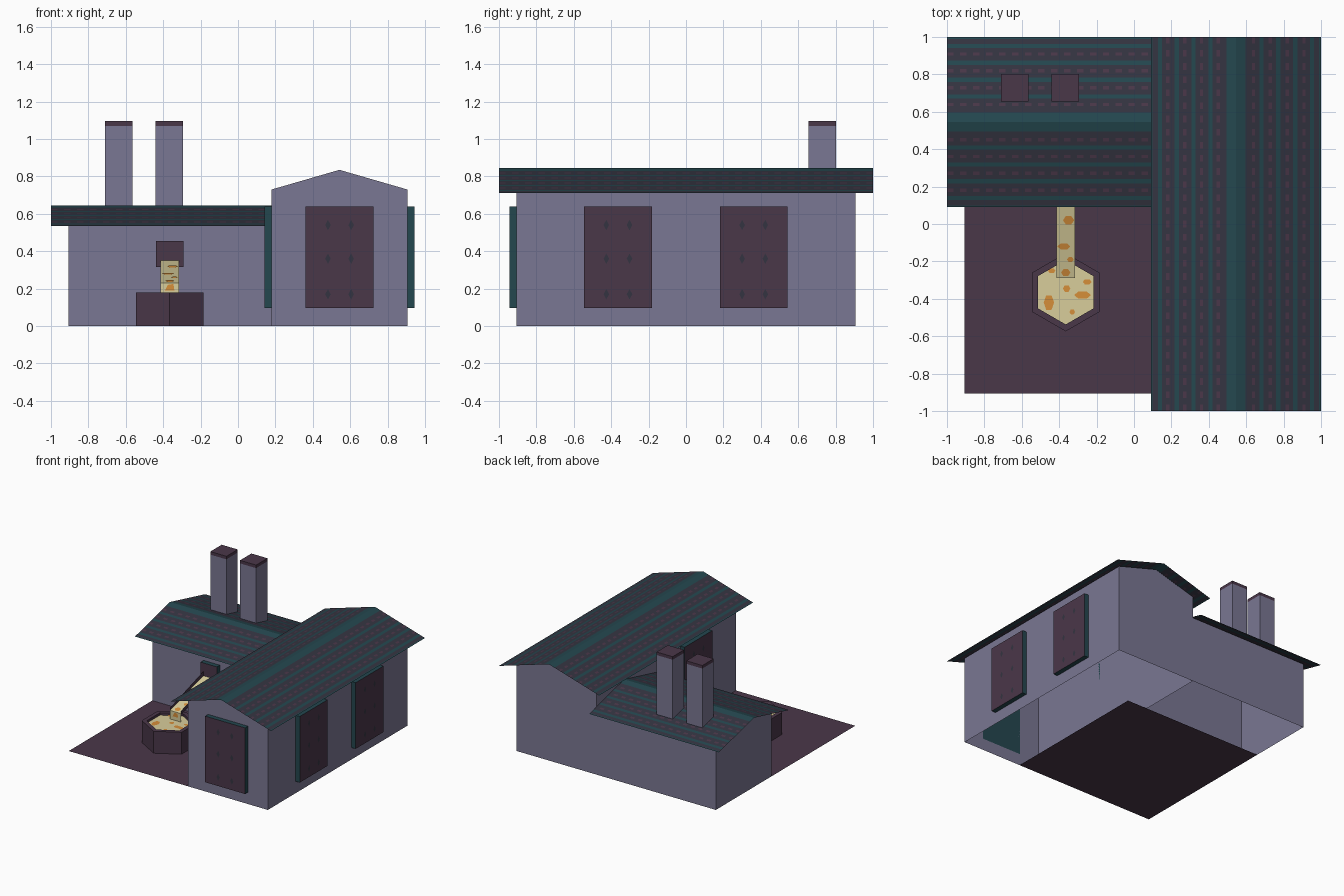
import bpy, bmesh, math
from mathutils import Vector, Matrix

if "Cube" in bpy.data.objects:
    bpy.data.objects.remove(bpy.data.objects["Cube"])


def material(name, r, g, b):
    m = bpy.data.materials.new(name)
    lin = [((c / 255 + 0.055) / 1.055) ** 2.4 for c in (r, g, b)]
    m.diffuse_color = (*lin, 1)
    m.use_nodes = True
    m.node_tree.nodes["Principled BSDF"].inputs["Base Color"].default_value = m.diffuse_color
    return m


WALL = material("grey_lilac_wall", 122, 119, 147)
PURPLE = material("dark_plum", 74, 55, 73)
SLATE = material("roof_slate", 52, 52, 65)
TEAL = material("dark_teal", 36, 71, 79)
YELLOW = material("molten_yellow", 216, 205, 155)
ORANGE = material("molten_orange", 214, 142, 58)


def finish(name, bm, mats, recalc=False):
    if recalc:
        bmesh.ops.recalc_face_normals(bm, faces=bm.faces)
    me = bpy.data.meshes.new(name)
    bm.to_mesh(me)
    bm.free()
    for m in mats:
        me.materials.append(m)
    ob = bpy.data.objects.new(name, me)
    bpy.context.collection.objects.link(ob)
    return ob


def box_bm(x0, x1, y0, y1, z0, z1):
    bm = bmesh.new()
    bmesh.ops.create_cube(bm, size=1)
    for v in bm.verts:
        v.co = Vector(((x0 + x1) / 2 + v.co.x * (x1 - x0),
                       (y0 + y1) / 2 + v.co.y * (y1 - y0),
                       (z0 + z1) / 2 + v.co.z * (z1 - z0)))
    return bm


def sheet(name, quads, mat):
    bm = bmesh.new()
    for q in quads:
        bm.faces.new([bm.verts.new(p) for p in q])
    return finish(name, bm, [mat])


# walls: gabled wing, open underneath and under the roof
def wing(name, a0, a1, l0, l1, eave, ridge, place):
    bm = bmesh.new()
    mid = (a0 + a1) / 2
    prof = [(a0, 0), (a0, eave), (mid, ridge), (a1, eave), (a1, 0)]
    ends = [[bm.verts.new(place(a, l, z)) for a, z in prof] for l in (l0, l1)]
    for e in ends:
        bm.faces.new(e)
    for i in range(4):
        bm.faces.new((ends[0][i], ends[0][i + 1], ends[1][i + 1], ends[1][i]))
    bmesh.ops.recalc_face_normals(bm, faces=bm.faces)
    c = Vector(place(mid, (l0 + l1) / 2, 0.3))
    for f in bm.faces:
        if f.normal.dot(f.calc_center_median() - c) < 0:
            f.normal_flip()
    return finish(name, bm, [WALL])


along_y = lambda a, l, z: (a, l, z)
along_x = lambda a, l, z: (l, a, z)
wing("main_hall_walls", 0.18, 0.905, -0.905, 0.905, 0.73, 0.835, along_y)
wing("side_wing_walls", 0.18, 0.905, -0.905, 0.18, 0.55, 0.635, along_x)


# roofs: thin sheets with teal ridge, teal courses and plum dashes
def roof(name, l0, l1, eave, ridge, place):
    bm = bmesh.new()
    half, mid = 0.455, 0.545
    cuts = [(0, 1), (0.05, 0)]
    d = 0.085
    while d < 0.43:
        cuts += [(d, 2), (d + 0.018, 0), (d + 0.04, 1), (d + 0.063, 0)]
        d += 0.09
    cuts += [(half - 0.01, 1), (half, 1)]
    cols = round((l1 - l0) / 0.035)
    for s in (-1, 1):
        for (d0, m), (d1, _) in zip(cuts, cuts[1:]):
            n = cols if m == 2 else 1
            for i in range(n):
                p, q = (l0 + (l1 - l0) * k / n for k in (i, i + 1))
                pts = [(d0, p), (d1, p), (d1, q), (d0, q)]
                f = bm.faces.new([bm.verts.new(place(
                    mid + s * dd, l, ridge - (ridge - eave) * dd / half)) for dd, l in pts])
                f.material_index = 0 if m == 2 and i % 2 else m
                f.normal_update()
                if f.normal.z < 0:
                    f.normal_flip()
    bmesh.ops.remove_doubles(bm, verts=bm.verts, dist=1e-5)
    return finish(name, bm, [SLATE, TEAL, PURPLE])


roof("main_hall_roof", -1, 1, 0.71, 0.845, along_y)
roof("side_wing_roof", -1, 0.18, 0.535, 0.645, along_x)

# courtyard floor
sheet("courtyard", [[(-0.905, -0.905, 0), (0.365, -0.905, 0),
                     (0.365, 0.365, 0), (-0.905, 0.365, 0)]], PURPLE)


# doors: plum panels with teal edges and dark studs; built facing -y, then turned
def panel(name, cx, cy, angle, w, z0, z1, studs=True):
    turn = Matrix.Translation((cx, cy, 0)) @ Matrix.Rotation(angle, 4, 'Z')
    bm = box_bm(-w / 2, w / 2, -0.038, 0, z0, z1)
    for f in bm.faces:
        f.material_index = 0 if f.normal.y < -0.5 else 1
    bm.transform(turn)
    finish(name, bm, [PURPLE, TEAL])
    if studs:
        quads = []
        for x in (-0.062, 0.062):
            for z in (0.17, 0.36, 0.54):
                ring = [(x - 0.015, z), (x, z - 0.028), (x + 0.015, z), (x, z + 0.028)]
                quads.append([turn @ Vector((u, -0.040, v)) for u, v in ring])
        sheet(name + "_studs", quads, SLATE)


panel("front_door", 0.543, -0.905, 0, 0.362, 0.097, 0.64)
panel("right_door_front", 0.905, -0.364, math.pi / 2, 0.362, 0.097, 0.64)
panel("right_door_back", 0.905, 0.362, math.pi / 2, 0.362, 0.097, 0.64)
panel("courtyard_door", 0.18, -0.364, -math.pi / 2, 0.362, 0.097, 0.64)
panel("spout_frame", -0.365, 0.18, 0, 0.148, 0.315, 0.455, False)

# chimneys with plum tops
for i, x in enumerate((-0.71, -0.44)):
    bm = box_bm(x, x + 0.146, 0.655, 0.802, 0.45, 1.095)
    bmesh.ops.bisect_plane(bm, geom=bm.verts[:] + bm.edges[:] + bm.faces[:],
                           plane_co=(0, 0, 1.07), plane_no=(0, 0, 1))
    for f in bm.faces:
        f.material_index = int(f.calc_center_median().z > 1.07)
    finish(f"chimney_{i + 1}", bm, [WALL, PURPLE])

# hexagonal basin, filled with molten metal
CX, CY = -0.365, -0.365
bm = bmesh.new()
rings = []
for r, z in ((0.209, 0), (0.209, 0.18), (0.172, 0.18), (0.172, 0.16)):
    rings.append([bm.verts.new((CX + r * math.cos(math.radians(30 + 60 * k)),
                                CY + r * math.sin(math.radians(30 + 60 * k)), z))
                  for k in range(6)])
for a, b in zip(rings, rings[1:]):
    for k in range(6):
        bm.faces.new((a[k], a[(k + 1) % 6], b[(k + 1) % 6], b[k]))
bm.faces.new(rings[-1]).material_index = 1
finish("basin", bm, [PURPLE, YELLOW])

# molten stream: sloping run, then a short drop
X0, X1 = -0.415, -0.315
Y0, Z0, Y1, Z1 = 0.143, 0.35, -0.29, 0.23
sheet("molten_stream", [
    [(X0, Y1, Z1), (X1, Y1, Z1), (X1, Y0, Z0), (X0, Y0, Z0)],
    [(X0, Y1, 0.16), (X1, Y1, 0.16), (X1, Y1, Z1), (X0, Y1, Z1)]], YELLOW)

# trough: thin sides and underside
sheet("trough", [[(x, Y1, Z1 - 0.01), (x, Y0, Z0 - 0.01),
                  (x, Y0, Z0 + 0.035), (x, Y1, Z1 + 0.02)] for x in (X0, X1)]
      + [[(X0, Y0, Z0 - 0.01), (X1, Y0, Z0 - 0.01),
          (X1, Y1 + 0.002, Z1 - 0.01), (X0, Y1 + 0.002, Z1 - 0.01)]], PURPLE)

# orange glowing patches on basin and stream
patches = []
for x, y, a, b in ((-0.455, -0.42, 0.028, 0.045), (-0.275, -0.38, 0.045, 0.022),
                   (-0.36, -0.345, 0.02, 0.02), (-0.25, -0.31, 0.025, 0.015),
                   (-0.33, -0.47, 0.015, 0.015), (-0.44, -0.25, 0.02, 0.015)):
    patches.append([(x + a * math.cos(t * math.pi / 3), y + b * math.sin(t * math.pi / 3), 0.163)
                    for t in range(6)])
for x, y, a, b in ((-0.365, -0.26, 0.025, 0.022), (-0.375, -0.12, 0.035, 0.018),
                   (-0.35, 0.02, 0.03, 0.025), (-0.34, -0.19, 0.018, 0.015)):
    ring = [(x + a * math.cos(t * math.pi / 3), y + b * math.sin(t * math.pi / 3)) for t in range(6)]
    patches.append([(u, v, Z1 + (Z0 - Z1) * (v - Y1) / (Y0 - Y1) + 0.003) for u, v in ring])
patches.append([(-0.39, Y1 - 0.003, 0.19), (-0.34, Y1 - 0.003, 0.19),
                (-0.345, Y1 - 0.003, 0.225), (-0.375, Y1 - 0.003, 0.22)])
sheet("glowing_patches", patches, ORANGE)
